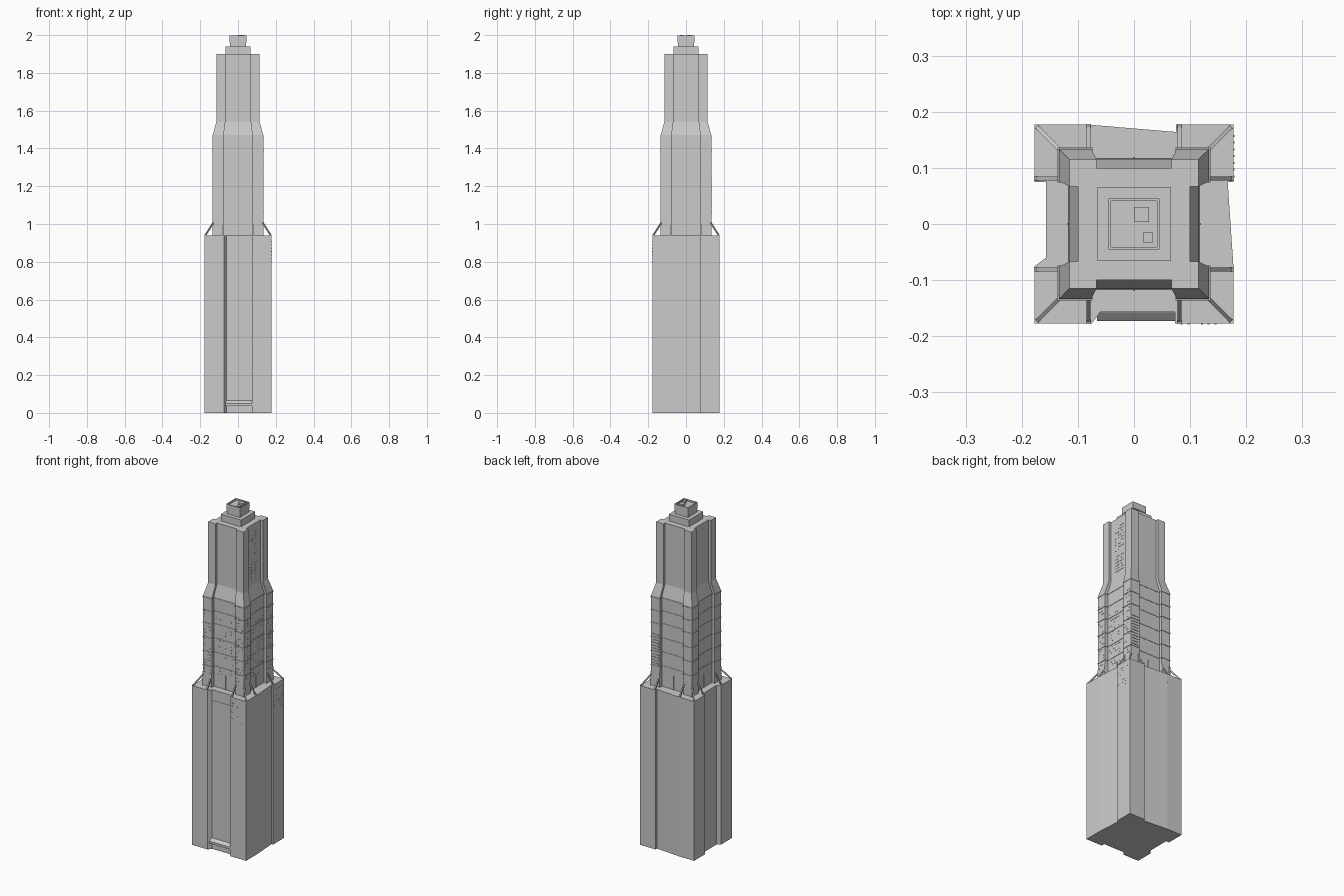
import bpy, bmesh, math, random
from mathutils import Vector, Matrix

if "Cube" in bpy.data.objects:
    bpy.data.objects.remove(bpy.data.objects["Cube"])

random.seed(4)


def finish(bm, name):
    bmesh.ops.recalc_face_normals(bm, faces=bm.faces)
    me = bpy.data.meshes.new(name)
    bm.to_mesh(me)
    bm.free()
    ob = bpy.data.objects.new(name, me)
    bpy.context.collection.objects.link(ob)
    return ob


def loft(bm, rings):
    """Stack of (outline, z) rings joined by walls, capped both ends."""
    vs = [[bm.verts.new((x, y, z)) for x, y in pts] for pts, z in rings]
    n = len(vs[0])
    for a, b in zip(vs, vs[1:]):
        for i in range(n):
            j = (i + 1) % n
            bm.faces.new((a[i], a[j], b[j], b[i]))
    bm.faces.new(vs[0][::-1])
    bm.faces.new(vs[-1])


def box(bm, lo, hi):
    c = [(a + b) / 2 for a, b in zip(lo, hi)]
    s = [abs(b - a) for a, b in zip(lo, hi)]
    bmesh.ops.create_cube(bm, size=1, matrix=Matrix.Translation(c) @ Matrix.Diagonal((*s, 1)))


def bar(bm, a, b, w):
    a, b = Vector(a), Vector(b)
    d = b - a
    m = Matrix.Translation((a + b) / 2) @ d.to_track_quat('Z', 'Y').to_matrix().to_4x4()
    bmesh.ops.create_cube(bm, size=1, matrix=m @ Matrix.Diagonal((w, w, d.length, 1)))


def notched(r, q, d):
    """Square of half width r with a recess of half width q on each side, at depth d."""
    side = [(-r, -r), (-q, -r), (-q, -d), (q, -d), (q, -r)]
    out = []
    for k in range(4):
        c, s = round(math.cos(k * math.pi / 2)), round(math.sin(k * math.pi / 2))
        out += [(c * x - s * y, s * x + c * y) for x, y in side]
    return out


# lower block with uneven recesses
R = 0.177
base = [(-R, -R), (-0.075, -R), (-0.06, -0.157), (0.073, -0.157), (0.073, -R), (R, -R),
        (R, -0.073), (0.167, 0.075), (R, 0.075), (R, R), (0.075, R), (0.075, 0.164),
        (-0.08, R), (-R, R), (-R, 0.075), (-0.157, 0.075), (-0.157, -0.06), (-R, -0.075)]
bm = bmesh.new()
loft(bm, [(base, 0), (base, 0.94)])
finish(bm, "lower_block")

# entrance canopy and thin ledge in the front recess
bm = bmesh.new()
prof = [(-0.15, 0.037), (-0.173, 0.037), (-0.173, 0.05), (-0.157, 0.065), (-0.15, 0.065)]
ends = [[bm.verts.new((x, y, z)) for y, z in prof] for x in (-0.066, 0.074)]
for i in range(5):
    j = (i + 1) % 5
    bm.faces.new((ends[0][i], ends[0][j], ends[1][j], ends[1][i]))
bm.faces.new(ends[0])
bm.faces.new(ends[1])
finish(bm, "entrance_canopy")
bm = bmesh.new()
box(bm, (-0.06, -0.159, 0.872), (0.073, -0.155, 0.878))
finish(bm, "recess_ledge")

# tapering tower shaft
bm = bmesh.new()
low, high = notched(0.134, 0.076, 0.116), notched(0.115, 0.067, 0.1)
loft(bm, [(low, 0.935), (low, 1.47), (high, 1.54), (high, 1.9)])
finish(bm, "tower_shaft")

# horizontal floor bands
bm = bmesh.new()
ring = notched(0.1365, 0.074, 0.118)
for z in (1.06, 1.143, 1.225, 1.31, 1.385, 1.46):
    loft(bm, [(ring, z - 0.003), (ring, z + 0.003)])
finish(bm, "floor_bands")

# stepped crown with parapet and roof units
bm = bmesh.new()
box(bm, (-0.066, -0.066, 1.895), (0.066, 0.066, 1.94))
box(bm, (-0.043, -0.043, 1.935), (0.043, 0.043, 1.988))
for s in (-1, 1):
    box(bm, (-0.045, s * 0.041, 1.96), (0.045, s * 0.045, 1.998))
    box(bm, (s * 0.041, -0.041, 1.96), (s * 0.045, 0.041, 1.998))
finish(bm, "crown")
bm = bmesh.new()
box(bm, (0.0, 0.004, 1.985), (0.027, 0.03, 2.0))
box(bm, (0.016, -0.033, 1.985), (0.034, -0.015, 2.0))
finish(bm, "roof_units")

# sloping buttresses on the setback, mirrored to all four corners
bm = bmesh.new()
for sx in (-1, 1):
    for sy in (-1, 1):
        for tx, ty, bx, by in ((0.132, 0.132, 0.173, 0.173), (0.081, 0.132, 0.081, 0.174),
                               (0.132, 0.081, 0.174, 0.081)):
            top, foot = (sx * tx, sy * ty), (sx * bx, sy * by)
            bar(bm, (*top, 1.005), (*foot, 0.94), 0.007)
            bar(bm, (*foot, 0.89), (*foot, 0.945), 0.008)
            bar(bm, (*top, 0.94), (*top, 1.02), 0.007)
for x, y in ((0, 0.117), (0, -0.117), (0.117, 0), (-0.117, 0)):
    bar(bm, (x, y, 0.94), (x, y, 1.02), 0.004)
finish(bm, "buttresses")

# tiny scattered windows on the front and right faces
bm = bmesh.new()


def windows(side, off, u0, u1, z0, z1, chance):
    for i in range(int((u1 - u0) / 0.012) + 1):
        for k in range(int((z1 - z0) / 0.018) + 1):
            if random.random() < chance:
                u, z = u0 + i * 0.012, z0 + k * 0.018
                c = (u, -off, z) if side == "front" else (off, u, z)
                box(bm, [v - 0.0018 for v in c], [v + 0.0018 for v in c])


for side in ("front", "right"):
    for a, b in ((-0.125, -0.085), (0.085, 0.13)):
        windows(side, 0.134, a, b, 1.02, 1.4, 0.4)
    windows(side, 0.116, -0.06, 0.06, 1.02, 1.35, 0.3)
    windows(side, 0.177, 0.085, 0.165, 0.8, 0.92, 0.35)
windows("right", 0.1, -0.03, 0.03, 1.58, 1.86, 0.6)
finish(bm, "windows")

# louvres on the back corner
bm = bmesh.new()
for k in range(11):
    z = 1.07 + k * 0.017
    box(bm, (0.084, 0.13, z), (0.127, 0.1365, z + 0.007))
finish(bm, "louvres")
